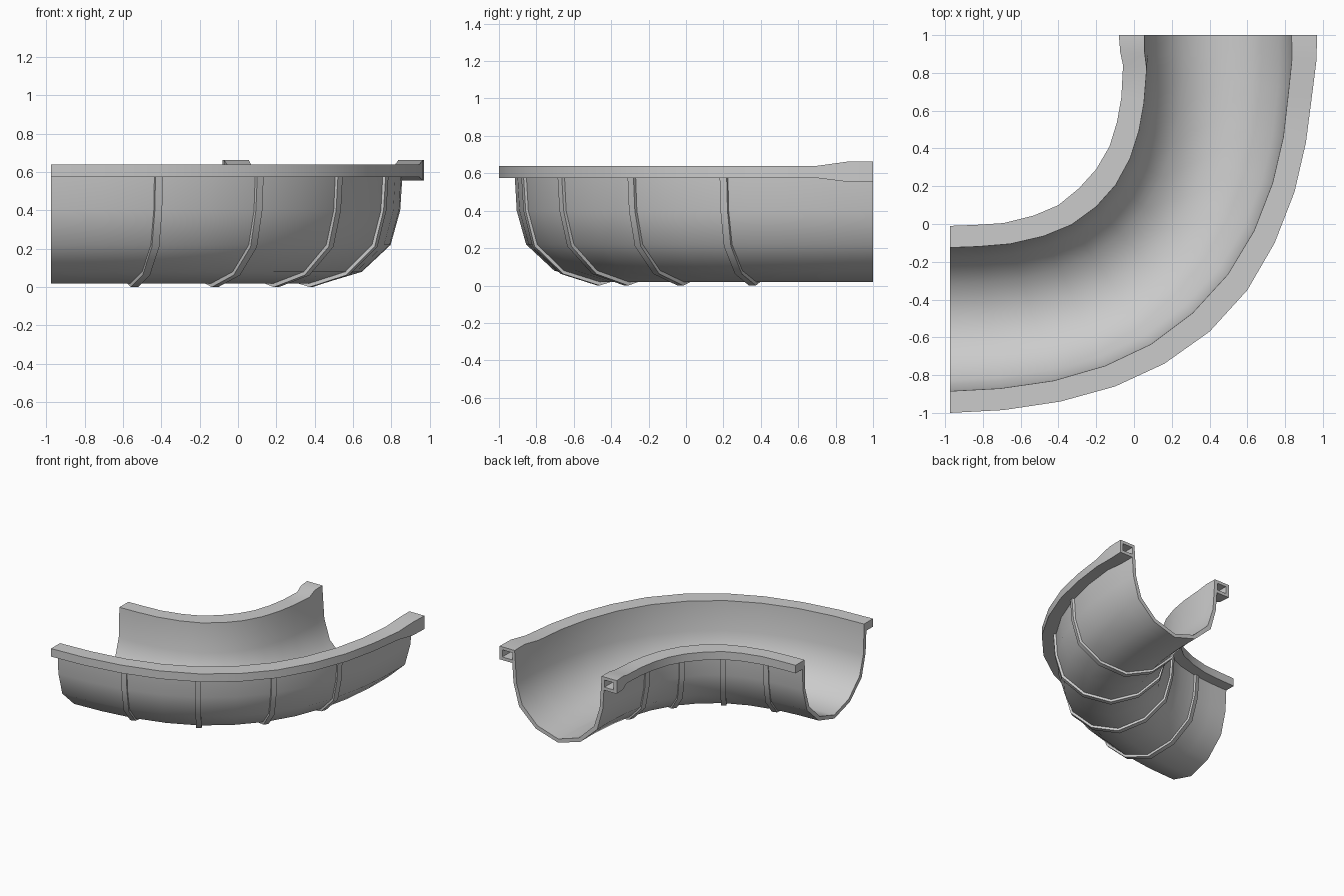
import bpy, bmesh
from mathutils import Vector

if "Cube" in bpy.data.objects:
    bpy.data.objects.remove(bpy.data.objects["Cube"])

# stations along the bend: outer rim x, y, inner rim x, y, socket flare
STATIONS = [
    (-.975, -1.0, -.975, -.01, 0), (-.69, -.985, -.84, -.005, 0),
    (-.39, -.94, -.69, .005, 0), (-.10, -.86, -.53, .045, 0),
    (.16, -.74, -.40, .10, 0), (.40, -.57, -.29, .19, 0),
    (.60, -.35, -.20, .29, 0), (.745, -.10, -.13, .41, 0),
    (.85, .17, -.09, .54, 0), (.91, .43, -.067, .67, 0),
    (.945, .70, -.058, .84, 0), (.965, .86, -.073, .91, 1),
    (.97, 1.0, -.08, 1.0, 1)]


def frame(s):
    """Centre, outward direction, half width, flare of a station."""
    o, i = Vector((s[0], s[1], 0)), Vector((s[2], s[3], 0))
    return (o + i) / 2, (o - i).normalized(), (o - i).length / 2, s[4]


def mirrored(half):
    """Half profile ending on the centre line -> full profile."""
    return half + [(-u, z) for u, z in reversed(half[:-1])]


def sweep(name, rings):
    """Skin closed rings of equal size and cap both ends."""
    bm = bmesh.new()
    vs = [[bm.verts.new(p) for p in r] for r in rings]
    n = len(rings[0])
    for a, b in zip(vs, vs[1:]):
        for k in range(n):
            bm.faces.new((a[k], a[(k + 1) % n], b[(k + 1) % n], b[k]))
    bm.faces.new(vs[0])
    bm.faces.new(vs[-1])
    bmesh.ops.recalc_face_normals(bm, faces=bm.faces)
    me = bpy.data.meshes.new(name)
    bm.to_mesh(me)
    bm.free()
    ob = bpy.data.objects.new(name, me)
    bpy.context.collection.objects.link(ob)
    return ob


def smooth(ob):
    bpy.ops.object.select_all(action='DESELECT')
    ob.select_set(True)
    bpy.context.view_layer.objects.active = ob
    bpy.ops.object.shade_smooth_by_angle(angle=0.75)


def place(profile, c, d):
    return [c + d * u + Vector((0, 0, z)) for u, z in profile]


# gutter trough with overhanging rims
rings = []
for s in STATIONS:
    c, d, h, f = frame(s)
    top, bot, w = .64 + .022 * f, .575 - .02 * f, .01 * f
    outer = mirrored([(h, top), (h, bot), (.41, bot), (.40, .40),
                      (.35, .22), (.20, .08), (0, .02)])
    inner = mirrored([(.38 + w, top), (.372, .40), (.322, .24),
                      (.185, .108), (0, .05)])
    rings.append(place(outer + inner[::-1], c, d))
trough = sweep("gutter_trough", rings)

# hollow sockets in the flared rim ends
for k, (x0, x1) in enumerate([(.855, .945), (-.052, .03)]):
    ring = [(x0, .58), (x1, .58), (x1, .638), (x0, .638)]
    cutter = sweep(f"socket_cutter_{k + 1}",
                   [[Vector((x, y, z)) for x, z in ring] for y in (.87, 1.1)])
    cutter.hide_render = True
    cutter.hide_viewport = True
    mod = trough.modifiers.new("socket", 'BOOLEAN')
    mod.operation = 'DIFFERENCE'
    mod.solver = 'EXACT'
    mod.object = cutter
smooth(trough)

# raised ribs wrapped round the outside
rib_out = mirrored([(.427, .58), (.415, .40), (.365, .21), (.205, .062), (0, 0)])
rib_in = mirrored([(.395, .58), (.387, .40), (.337, .23), (.193, .095), (0, .035)])
for k, idx in enumerate((2, 4, 6, 8)):
    c, d, h, f = frame(STATIONS[idx])
    t = Vector((-d.y, d.x, 0)) * .02
    rib = sweep(f"rib_{k + 1}",
                [place(rib_out + rib_in[::-1], c + t * s, d) for s in (-1, 1)])
    smooth(rib)
